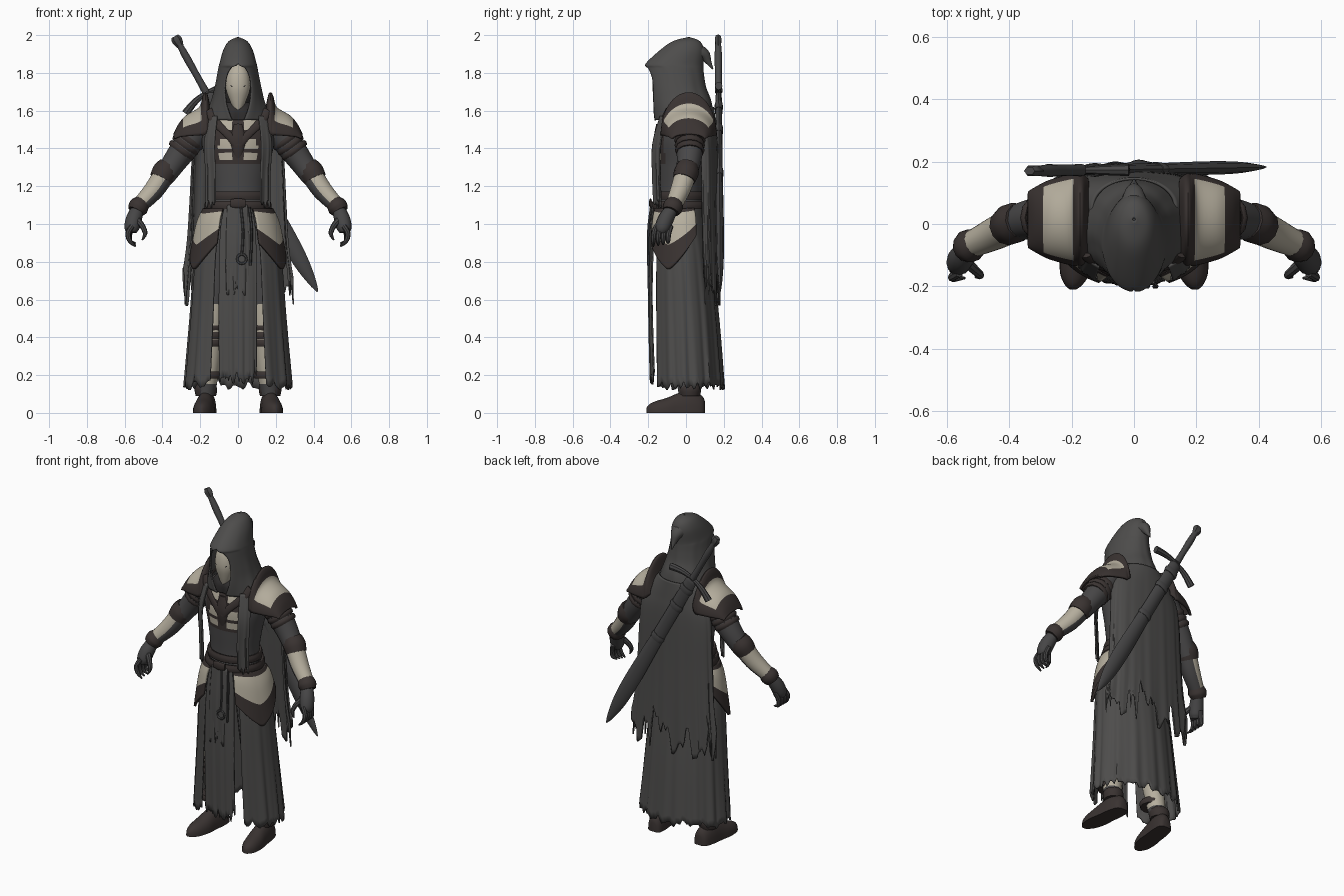
import bpy, bmesh, math, random
from mathutils import Vector

random.seed(4)
if "Cube" in bpy.data.objects:
    bpy.data.objects.remove(bpy.data.objects["Cube"], do_unlink=True)

def material(name, *rgb):
    m = bpy.data.materials.new(name)
    m.use_nodes = True
    m.diffuse_color = (*rgb, 1)
    m.node_tree.nodes["Principled BSDF"].inputs["Base Color"].default_value = (*rgb, 1)
    return m

CLOTH = material("charcoal cloth", .075, .073, .071)
SLEEVE = material("grey padding", .066, .064, .065)
LEATHER = material("dark brown leather", .042, .033, .031)
BONE = material("worn bone", .47, .43, .345)
STEEL = material("dark steel", .062, .061, .062)
DARK = material("deep shadow cloth", .03, .028, .028)
parts = []

def spline(rows, steps):  # smooth curve through rows of numbers
    out = []
    for i in range(len(rows) - 1):
        a, b, c, d = (rows[max(0, min(len(rows) - 1, i + k))] for k in (-1, 0, 1, 2))
        for s in range(steps):
            t = s / steps
            out.append([q + .5 * t * (r - p + t * (2*p - 5*q + 4*r - w + t * (3*(q - r) + w - p)))
                        for p, q, r, w in zip(a, b, c, d)])
    return out + [list(rows[-1])]

def skin(name, rings, mats, closed=False, caps=False, rule=None, mirror=False, thick=0):  # bridge rings of points
    bm = bmesh.new()
    vs = [[bm.verts.new(p) for p in ring] for ring in rings]
    n = len(rings[0])
    for r0, r1 in zip(vs, vs[1:]):
        for j in range(n if closed else n - 1):
            k = (j + 1) % n
            bm.faces.new((r0[j], r0[k], r1[k], r1[j]))
    if caps:
        bm.faces.new(vs[0])
        bm.faces.new(vs[-1])
    bmesh.ops.remove_doubles(bm, verts=bm.verts, dist=1e-5)
    bmesh.ops.recalc_face_normals(bm, faces=bm.faces)
    if rule:
        for f in bm.faces:
            f.material_index = rule(f.calc_center_median())
    me = bpy.data.meshes.new(name)
    bm.to_mesh(me)
    bm.free()
    for m in mats if isinstance(mats, list) else [mats]:
        me.materials.append(m)
    ob = bpy.data.objects.new(name, me)
    bpy.context.collection.objects.link(ob)
    if mirror:
        ob.modifiers.new("Mirror", "MIRROR").use_mirror_merge = False
    if thick:
        s = ob.modifiers.new("Solidify", "SOLIDIFY")
        s.thickness, s.offset = thick, 0
    parts.append(ob)

# Sheet around z; profile rows are z, x radius, y radius, y centre, side gap
def cloth(name, mats, profile, a0=0, a1=360, cols=48, fold=0, waves=0, rag=0, hem=None, steps=6, thick=.008, **kw):
    rows = spline(profile, steps)
    top, height = rows[0][0], rows[0][0] - rows[-1][0]
    raw = [random.random() ** 2 for _ in range(cols + 1)]
    torn = [(raw[j] + raw[j - 1]) / 2 for j in range(cols + 1)]
    rings = []
    for z, rx, ry, cy, *gap in rows:
        g = max(0, gap[0]) if gap else 0
        depth, ring = (top - z) / height, []
        for j in range(cols + 1):
            u = j / cols
            a = math.radians(a0 + g + (a1 - a0 - 2 * g) * u)
            k = 1 + fold * depth * (math.sin(waves * u * math.tau) + .5 * math.sin(waves * u * 11))
            lift = rag * torn[j] * depth ** 4 + (hem(u) * depth if hem else 0)
            ring.append((rx * k * math.cos(a), cy + ry * k * math.sin(a), z + height * lift))
        rings.append(ring)
    skin(name, rings, mats, thick=thick, **kw)

# Limb through x, y, z, radius rows; flat squeezes it along y
def tube(name, mats, pts, sides=12, flat=1, steps=4, **kw):
    rows = spline(pts, steps)
    ps = [Vector(r[:3]) for r in rows]
    angles = [math.tau * j / sides for j in range(sides)]
    rings = []
    for i, p in enumerate(ps):
        t = (ps[min(i + 1, len(ps) - 1)] - ps[max(i - 1, 0)]).normalized()
        b = t.cross(Vector((0, 1, 0))).normalized()
        n = b.cross(t)
        r = max(rows[i][3], .001)
        rings.append([p + r * (math.cos(a) * b + flat * math.sin(a) * n) for a in angles])
    skin(name, rings, mats, closed=True, caps=True, **kw)

# Torso with chest harness
def chest_rule(c):
    x = abs(c.x)
    if c.y > -.05 or x > .13 or c.z < 1.32:
        return 0
    patch = 1.49 < c.z < 1.55 or 1.34 < c.z < 1.385 or 1.4 < c.z < 1.45
    return 2 if patch and .035 < x < .1 else 1

cloth("torso", [SLEEVE, LEATHER, BONE], [(1.62, .07, .07, -.02), (1.56, .16, .12, -.01), (1.45, .19, .14, -.015),
      (1.3, .16, .125, -.025), (1.15, .145, .115, -.03), (.98, .18, .125, -.03)], cols=72, steps=8, rule=chest_rule)
tube("harness_strap", LEATHER, [(.16, -.1, 1.6, .025), (.11, -.135, 1.53, .022), (.05, -.158, 1.47, .02),
                                (0, -.16, 1.42, .03)], flat=.35, mirror=True)
tube("sternum_plate", LEATHER, [(0, -.15, 1.53, .02), (0, -.158, 1.44, .04), (0, -.15, 1.34, .014)], flat=.35)
cloth("neck_scarf", DARK, [(1.64, .07, .09, -.04), (1.6, .11, .115, -.035), (1.55, .13, .13, -.02)], fold=.04, waves=9)

# Hood with a hooked tip, mask and head
cloth("hood", CLOTH, [(1.985, .004, .004, .015, 0), (1.965, .046, .068, .002, 0), (1.92, .074, .112, -.02, 0),
      (1.85, .094, .148, -.06, 0), (1.825, .1, .148, -.06, 22), (1.78, .108, .148, -.056, 34),
      (1.72, .12, .15, -.047, 34), (1.65, .138, .158, -.029, 27), (1.55, .175, .155, -.01, 10)],
      a0=-90, a1=270, cols=64, fold=.012, waves=8)
tube("hood_tip", CLOTH, [(0, .01, 1.9, .06), (0, .055, 1.905, .05), (0, .095, 1.895, .034),
                         (0, .118, 1.86, .017), (0, .142, 1.82, .003)])
tube("head", DARK, [(0, -.04, 1.88, .03), (0, -.045, 1.84, .065), (0, -.03, 1.74, .09), (0, -.02, 1.6, .06)])
tube("mask", BONE, [(0, -.115, 1.85, .02), (0, -.117, 1.8, .056), (0, -.122, 1.72, .064),
                    (0, -.128, 1.65, .042), (0, -.135, 1.59, .012)], sides=16, flat=.88)
tube("eye_slit", DARK, [(.018, -.172, 1.722, .002), (.032, -.168, 1.73, .004), (.046, -.157, 1.74, .002)],
     flat=.5, mirror=True)

# Shoulder plates: arches swept outwards, with a standing collar
arch = []
for x, ry, base, top in spline([(.15, .125, 1.5, 1.6), (.168, .14, 1.48, 1.685), (.18, .14, 1.47, 1.675),
                                (.2, .14, 1.47, 1.615), (.27, .12, 1.465, 1.57), (.31, .1, 1.46, 1.525),
                                (.335, .085, 1.45, 1.475)], 6):
    angles = [math.pi * j / 32 for j in range(33)]
    arch.append([(x, .014 + ry * math.cos(a), base + (top - base) * math.sin(a)) for a in angles])
skin("pauldron", arch, [LEATHER, BONE], mirror=True, thick=.014,
     rule=lambda c: int(.19 < c.x < .288 and abs(c.y - .014) < .88 * (.196 - .28 * c.x)))

# Arms, bracers and hands
tube("upper_arm", SLEEVE, [(.2, .02, 1.52, .085), (.285, .02, 1.4, .072), (.335, .015, 1.33, .064),
                           (.39, 0, 1.25, .055)], mirror=True)
for i in range(3):
    x, z = .25 + .02 * i, 1.455 - .027 * i
    tube("arm_band", LEATHER, [(x, .02, z, .078 - .002 * i), (x + .009, .02, z - .012, .083 - .002 * i),
                               (x + .018, .02, z - .024, .075 - .002 * i)], mirror=True, steps=2)
tube("bracer", [SLEEVE, BONE], [(.38, .003, 1.28, .058), (.445, -.03, 1.18, .053), (.53, -.07, 1.09, .041)],
     mirror=True, sides=20, rule=lambda c: int(.7 * (c.x - .45) + .6 * (c.z - 1.18) > -.018))
tube("elbow_cuff", LEATHER, [(.365, .01, 1.31, .056), (.388, .002, 1.275, .066), (.41, -.01, 1.235, .06)], mirror=True)
tube("wrist_cuff", LEATHER, [(.505, -.06, 1.115, .044), (.527, -.07, 1.09, .054), (.542, -.08, 1.066, .044)], mirror=True)
tube("palm", STEEL, [(.53, -.075, 1.08, .034), (.55, -.105, 1.03, .042), (.562, -.125, .98, .04),
                     (.564, -.13, .955, .028)], mirror=True)
for i in range(4):
    y = -.165 + .026 * i
    tube("finger", STEEL, [(.56, y + .008, .99, .014), (.582 - .003 * i, y - .005, .95, .014),
                           (.572, y - .008, .91, .012), (.542, y - .008, .88 + .006 * i, .004)], sides=8, mirror=True)
tube("thumb", STEEL, [(.54, -.12, 1.03, .018), (.507, -.15, .99, .015), (.492, -.165, .95, .012),
                      (.507, -.17, .915, .004)], sides=8, mirror=True)

# Legs and boots
tube("leg", [BONE, SLEEVE], [(.1, -.02, 1, .095), (.12, -.03, .75, .085), (.135, -.035, .52, .068),
     (.15, -.01, .3, .062), (.17, .01, .1, .048)], mirror=True, steps=8, rule=lambda c: int(c.z > .58 or c.z < .16))
for z in (.5, .455, .41, .37, .2):
    x = .135 + (.5 - z) * .07
    tube("leg_strap", LEATHER, [(x, -.025, z + .018, .068), (x, -.025, z, .074), (x, -.025, z - .018, .068)],
         mirror=True, steps=2)
boot = []
for y, w, h in spline([(.1, .02, .06), (.085, .042, .09), (.03, .052, .12), (-.04, .053, .105), (-.1, .056, .08),
                       (-.16, .047, .062), (-.195, .028, .045), (-.21, .01, .025)], 3):
    angles = [math.pi * j / 12 for j in range(13)]
    boot.append([(.17 - y * .12 + w * math.cos(a), y, h * max(0, math.sin(a)) ** .8) for a in angles])
skin("boot", boot, LEATHER, closed=True, caps=True, mirror=True)
tube("boot_cuff", LEATHER, [(.17, .02, .15, .05), (.17, .02, .125, .06), (.17, .02, .09, .054)], mirror=True)

# Long coat skirt and front panels
cloth("coat_skirt", CLOTH, [(1.1, .165, .125, -.03), (.95, .2, .14, -.028), (.8, .228, .157, -.02), (.5, .25, .175, -.005),
      (.12, .28, .188, .01)], a0=-58, a1=238, cols=110, fold=.022, waves=13, rag=.07)
cloth("front_panel", CLOTH, [(1.1, .17, .14, -.03), (.95, .23, .155, -.03), (.6, .245, .165, -.03), (.15, .24, .165, -.02)],
      a0=-114, a1=-66, cols=36, fold=.02, waves=4, rag=.08)
cloth("front_overlay", CLOTH, [(1.1, .18, .15, -.03), (.9, .2, .165, -.03), (.62, .2, .165, -.03)],
      a0=-108, a1=-74, cols=24, fold=.02, waves=3, rag=.2)

# Pointed hip plates with a leather border
def hip_hem(u):
    return .5 * abs(2 * u - .9) ** 1.3

def hip_rule(c):
    u = (math.degrees(math.atan2(1.43 * (c.y + .03), c.x)) + 64) / 94
    return int(not .08 < (1.08 - c.z) / (.32 * (1 - hip_hem(u))) < .6)

cloth("hip_plate", [BONE, LEATHER], [(1.08, .18, .145, -.03), (.98, .215, .158, -.03), (.76, .25, .17, -.03)],
      a0=-64, a1=30, cols=32, steps=10, hem=hip_hem, thick=.014, mirror=True, rule=hip_rule)

# Belts, buckle and hanging cord
for z, r in ((1.15, .152), (1.1, .165)):
    cloth("belt", LEATHER, [(z + .02, r, r - .025, -.03), (z, r + .006, r - .019, -.03), (z - .02, r + .004, r - .021, -.03)],
          thick=.014)
tube("buckle", LEATHER, [(-.04, -.185, 1.11, .02), (0, -.188, 1.11, .026), (.04, -.185, 1.11, .02)], flat=.3)
for x, end in ((.015, .84), (.06, .78)):
    tube("cord", STEEL, [(x, -.185, 1.09, .007), (x + .012, -.2, .96, .007), (x + .005, -.2, end, .007)], sides=6)
turns = [math.tau * j / 12 for j in range(13)]
tube("cord_ring", STEEL, [(.02 + .025 * math.cos(a), -.2, .815 + .025 * math.sin(a), .007) for a in turns], sides=6, steps=1)

# Draped vest strips and ragged cape
cloth("vest_strip", CLOTH, [(1.57, .2, .15, -.01), (1.42, .225, .185, -.02), (1.25, .215, .18, -.025), (1.08, .215, .165, -.03)],
      a0=-57, a1=-38, cols=14, fold=.02, waves=2, rag=.15, mirror=True)
cloth("cape", CLOTH, [(1.62, .13, .09, .055), (1.52, .2, .08, .075), (1.4, .235, .07, .095), (1.1, .25, .07, .1),
      (.85, .262, .07, .105), (.56, .285, .07, .11)], a0=-12, a1=192, cols=70, fold=.03, waves=9, rag=.28)

# Sheathed sword slung across the back
start, axis, cross = Vector((-.33, .17, 1.985)), Vector((.488, .008, -.872)), Vector((.872, 0, .488))

def along(*rows):
    return [(*(start + axis * t), r) for t, r in rows]

tube("scabbard", STEEL, along((.34, .03), (.4, .038), (.8, .04), (1.15, .048), (1.35, .042), (1.48, .022), (1.54, .004)),
     flat=.45, sides=8)
tube("grip", STEEL, along((.03, .015), (.12, .02), (.22, .018), (.33, .02)))
tube("pommel", STEEL, along((-.01, .02), (.01, .028), (.035, .024), (.06, .014)), sides=6, flat=.7)
hub = start + axis * .335
bar = [(*(hub + cross * s + axis * .03 * (s / .13) ** 2), .013 + .06 * abs(s)) for s in (-.15, -.075, 0, .075, .15)]
tube("crossguard", STEEL, bar, sides=8, flat=.9)
for t in (.42, .56, .82):
    tube("scabbard_band", STEEL, along((t - .02, .041), (t, .045), (t + .02, .041)), flat=.5, steps=2)

# Smooth shading with crisp creases
bpy.ops.object.select_all(action="DESELECT")
for ob in parts:
    ob.select_set(True)
bpy.context.view_layer.objects.active = parts[0]
bpy.ops.object.shade_smooth_by_angle(angle=math.radians(40))
